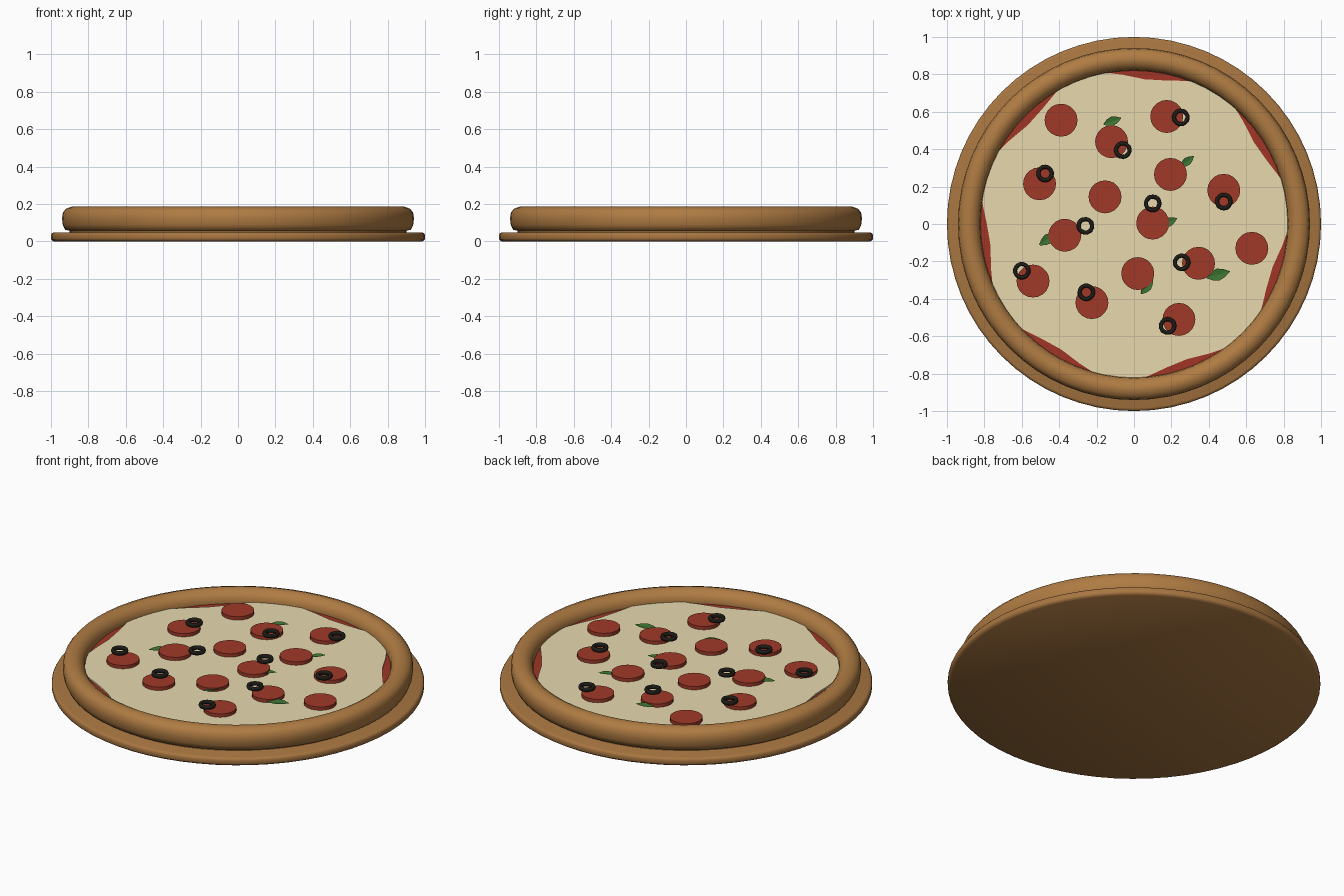
import bpy, bmesh
from math import sin, cos, pi, radians

cube = bpy.data.objects.get("Cube")
if cube:
    bpy.data.objects.remove(cube, do_unlink=True)


def material(name, r, g, b):
    m = bpy.data.materials.new(name)
    m.use_nodes = True
    m.diffuse_color = (r, g, b, 1)
    bsdf = m.node_tree.nodes["Principled BSDF"]
    bsdf.inputs["Base Color"].default_value = (r, g, b, 1)
    bsdf.inputs["Roughness"].default_value = 0.8
    return m


WOOD = material("board_wood", .39, .18, .052)
DOUGH = material("baked_dough", .43, .20, .056)
SAUCE = material("tomato_sauce", .35, .036, .018)
CHEESE = material("melted_cheese", .80, .69, .42)
MEAT = material("pepperoni_red", .35, .042, .022)
OLIVE = material("olive_black", .012, .011, .008)
LEAF = material("basil_green", .045, .17, .032)


def finish(name, bm, mat, smooth=None):
    bmesh.ops.recalc_face_normals(bm, faces=bm.faces)
    mesh = bpy.data.meshes.new(name)
    bm.to_mesh(mesh)
    bm.free()
    mesh.materials.append(mat)
    obj = bpy.data.objects.new(name, mesh)
    bpy.context.collection.objects.link(obj)
    if smooth:
        bpy.ops.object.select_all(action='DESELECT')
        obj.select_set(True)
        bpy.context.view_layer.objects.active = obj
        bpy.ops.object.shade_smooth_by_angle(angle=radians(smooth))
    return obj


def lathe(name, profile, mat, sides=64, closed=False, smooth=40):
    """Revolve (radius, height) points about z; cap the ends unless closed."""
    bm = bmesh.new()
    rings = [[bm.verts.new((r * cos(2 * pi * i / sides), r * sin(2 * pi * i / sides), z))
              for i in range(sides)] for r, z in profile]
    pairs = list(zip(rings, rings[1:]))
    if closed:
        pairs.append((rings[-1], rings[0]))
    else:
        bm.faces.new(rings[0])
        bm.faces.new(rings[-1])
    for a, b in pairs:
        for i in range(sides):
            j = (i + 1) % sides
            bm.faces.new((a[i], a[j], b[j], b[i]))
    return finish(name, bm, mat, smooth)


def slab(name, outline, z0, z1, mat):
    """Extrude an outline upward into a thin slab."""
    bm = bmesh.new()
    low = bm.faces.new([bm.verts.new((x, y, z0)) for x, y in outline])
    up = bmesh.ops.extrude_face_region(bm, geom=[low], use_keep_orig=True)["geom"]
    bmesh.ops.translate(bm, vec=(0, 0, z1 - z0),
                        verts=[v for v in up if isinstance(v, bmesh.types.BMVert)])
    return finish(name, bm, mat)


# Serving board with softened edges
lathe("serving_board", [(.985, 0), (.997, .008), (1, .015), (1, .035),
                        (.995, .044), (.985, .048)], WOOD)

# Dough base and raised crust rim
lathe("dough_base", [(.90, .048), (.90, .10)], DOUGH)
lathe("crust_rim", [(.90, .057), (.925, .063), (.937, .09), (.941, .125), (.936, .155),
                    (.92, .175), (.89, .186), (.865, .184), (.842, .170),
                    (.825, .148), (.82, .115), (.83, .07)], DOUGH, closed=True, smooth=60)

# Sauce disc and lobed cheese layer
lathe("sauce_layer", [(.83, .09), (.83, .117)], SAUCE)
outline = []
for i in range(42):
    a = 2 * pi * i / 42
    r = .811 - .036 * cos(7 * (a - radians(32.5)))
    outline.append((r * cos(a), r * sin(a)))
slab("cheese_layer", outline, .11, .125, CHEESE)

# Pepperoni slices
slices = [(-.39, .555), (.175, .575), (-.12, .44), (.195, .265), (.48, .18),
          (-.505, .215), (-.155, .145), (.10, .005), (-.37, -.06), (.63, -.13),
          (.345, -.21), (.02, -.265), (-.54, -.305), (-.225, -.42), (.24, -.51)]
for n, (x, y) in enumerate(slices):
    s = lathe(f"pepperoni_{n + 1}", [(.088, 0), (.088, .023)], MEAT, sides=20)
    s.location = (x, y, .122)

# Olive rings
olives = [(.25, .57), (-.06, .395), (-.475, .27), (.48, .12), (.10, .11),
          (-.26, -.01), (-.60, -.25), (.255, -.205), (-.255, -.365), (.18, -.545)]
for n, (x, y) in enumerate(olives):
    section = [(.036 + .011 * cos(k * pi / 4), .013 * sin(k * pi / 4)) for k in range(8)]
    ring = lathe(f"olive_ring_{n + 1}", section, OLIVE, sides=20, closed=True, smooth=60)
    ring.location = (x, y, .156)


# Basil leaves, folded along the midrib
def leaf(name, x, y, angle, length):
    bm = bmesh.new()
    rows = []
    for t, w in [(-.5, .03), (-.25, .19), (0, .25), (.25, .17), (.5, .01)]:
        rows.append([bm.verts.new((t * length, side * w * length, abs(side) * w * .02 + t * .008))
                     for side in (-1, 0, 1)])
    for a, b in zip(rows, rows[1:]):
        for k in range(2):
            bm.faces.new((a[k], b[k], b[k + 1], a[k + 1]))
    solid = bmesh.ops.solidify(bm, geom=bm.faces[:], thickness=.004)
    obj = finish(name, bm, LEAF)
    obj.location = (x, y, .137)
    obj.rotation_euler.z = radians(angle)


leaves = [(-.115, .55, 20, .10), (.285, .335, 38, .09), (.185, .01, 25, .10),
          (-.46, -.08, 35, .11), (.45, -.27, 15, .13), (.07, -.335, 50, .10),
          (-.13, .19, 60, .08)]
for n, spec in enumerate(leaves):
    leaf(f"basil_leaf_{n + 1}", *spec)
